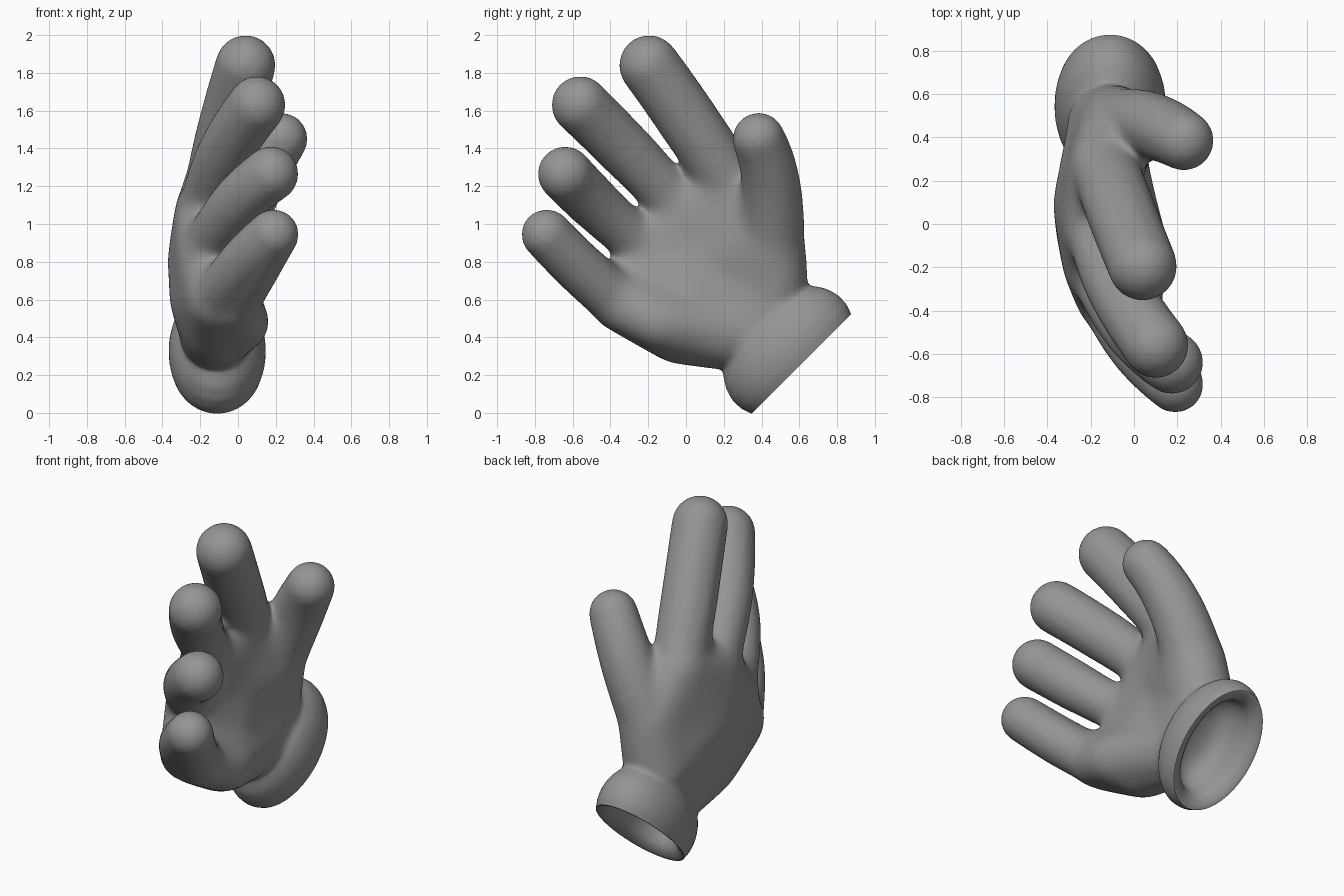
import bpy, bmesh, math
from mathutils import Vector

if "Cube" in bpy.data.objects:
    bpy.data.objects.remove(bpy.data.objects["Cube"])

bm = bmesh.new()


def ball(p, r, n=20):
    """Points on a sphere."""
    pts = [Vector(p) + Vector((0, 0, s * r)) for s in (-1, 1)]
    for i in range(1, 10):
        a = math.pi * i / 10
        for j in range(n):
            b = 2 * math.pi * j / n
            pts.append(Vector(p) + r * Vector((math.sin(a) * math.cos(b),
                                               math.sin(a) * math.sin(b), math.cos(a))))
    return pts


def ring(depth, r, ratio=0.65, n=64):
    """Ellipse across the slanted cuff axis, at a depth from the opening."""
    k = math.sqrt(0.5)
    c = Vector((-0.11, 0.61 - depth * k, 0.26 + depth * k))
    return [c + Vector((ratio * r * math.cos(a), r * k * math.sin(a), r * k * math.sin(a)))
            for a in (2 * math.pi * j / n for j in range(n))]


def hull(pts):
    bmesh.ops.convex_hull(bm, input=[bm.verts.new(p) for p in pts])


def pad(*balls):
    hull(sum((ball(p, r + 0.008) for p, r in balls), []))


def finger(tip, mid, base, r0, r1, n=8):
    """Curved, tapered round finger through three points."""
    a, m, b = Vector(tip), Vector(mid), Vector(base)
    c = 2 * m - (a + b) / 2
    prev = None
    for i in range(n + 1):
        t = i / n
        cur = ball(a * (1 - t) ** 2 + c * 2 * t * (1 - t) + b * t * t, r0 + (r1 - r0) * t)
        if prev:
            hull(prev + cur)
        prev = cur


# palm: padded fan around its centre, with a fuller heel
index, middle = ((-0.135, 0.26, 1.16), 0.163), ((-0.18, -0.02, 1.07), 0.15)
ring_k, pinky = ((-0.18, -0.2, 0.85), 0.143), ((-0.12, -0.345, 0.59), 0.145)
heel, wrist_b = ((-0.1, -0.03, 0.45), 0.19), ((-0.12, 0.26, 0.41), 0.18)
wrist_a, thumb = ((-0.12, 0.46, 0.61), 0.18), ((-0.07, 0.45, 0.88), 0.178)
centre, low = ((-0.19, 0.1, 0.82), 0.18), ((-0.18, 0.0, 0.6), 0.18)
front_pad = ((0.02, -0.14, 0.48), 0.145)
pinky_base = ((-0.02, -0.36, 0.585), 0.142)
fan = [index, middle, ring_k, pinky, heel, wrist_b, wrist_a, thumb]
for i, k in enumerate(fan):
    pad(centre, k, fan[(i + 1) % len(fan)])
for a, b in ((ring_k, pinky), (pinky, heel), (heel, wrist_b), (wrist_b, wrist_a)):
    pad(low, centre, a, b)
pad(pinky_base, front_pad, heel)
pad(pinky_base, pinky, heel)
pad(front_pad, heel, wrist_b)
pad(pinky_base, front_pad, low)

# fingers and thumb (the little finger is doubled for a deeper root)
finger((0.04, -0.195, 1.84), (-0.05, 0.03, 1.52), index[0], 0.16, 0.163)
finger((0.1, -0.56, 1.63), (-0.075, -0.29, 1.36), middle[0], 0.153, 0.143)
finger((0.175, -0.64, 1.265), (-0.025, -0.46, 1.085), ring_k[0], 0.146, 0.136)
finger((0.19, -0.74, 0.945), (0.085, -0.565, 0.77), pinky_base[0], 0.132, 0.142)
finger((0.185, -0.735, 0.945), (0.01, -0.56, 0.77), pinky[0], 0.132, 0.14)
finger((0.23, 0.385, 1.45), (0.08, 0.45, 1.2), thumb[0], 0.139, 0.178)

# bulging cuff and the wrist leading into it
hull(sum((ring(d, r) for d, r in [(-0.06, 0.35), (0, 0.372), (0.05, 0.393), (0.12, 0.396),
                                  (0.19, 0.375), (0.25, 0.335), (0.29, 0.28)]), []))
hull(ring(0.2, 0.31) + ball(*wrist_a) + ball(*wrist_b))

bmesh.ops.delete(bm, geom=[v for v in bm.verts if not v.link_faces], context='VERTS')
bmesh.ops.recalc_face_normals(bm, faces=bm.faces[:])
me = bpy.data.meshes.new("glove")
bm.to_mesh(me)
bm.free()
glove = bpy.data.objects.new("glove", me)
bpy.context.collection.objects.link(glove)

# cutter: flat end of the cuff plus the rounded hollow inside
bm = bmesh.new()
rows = [[bm.verts.new(p) for p in ring(d, r, q)] for d, r, q in
        [(-0.3, 0.6, 0.65), (0, 0.6, 0.65), (0, 0.362, 0.65), (0.008, 0.345, 0.64),
         (0.022, 0.32, 0.62), (0.045, 0.3, 0.6), (0.08, 0.287, 0.58), (0.14, 0.275, 0.57),
         (0.19, 0.245, 0.57), (0.23, 0.19, 0.57), (0.25, 0.1, 0.57)]]
for a, b in zip(rows, rows[1:]):
    for j in range(64):
        k = (j + 1) % 64
        bm.faces.new((a[j], a[k], b[k], b[j]))
bm.faces.new(rows[0])
bm.faces.new(rows[-1])
bmesh.ops.recalc_face_normals(bm, faces=bm.faces[:])
cm = bpy.data.meshes.new("cuff_cutter")
bm.to_mesh(cm)
bm.free()
cutter = bpy.data.objects.new("cuff_cutter", cm)
bpy.context.collection.objects.link(cutter)
cutter.hide_render = True

# fuse the pieces
bpy.context.view_layer.objects.active = glove
glove.select_set(True)
m = glove.modifiers.new("fuse", 'REMESH')
m.mode, m.voxel_size = 'VOXEL', 0.0125
bpy.ops.object.modifier_apply(modifier="fuse")

# soften the palm strongly, the fingers and cuff hardly at all
group = glove.vertex_groups.new(name="palm")
for v in glove.data.vertices:
    d = (v.co - Vector((-0.15, 0.05, 0.76))).length
    depth = (0.35 - v.co.y + v.co.z) * math.sqrt(0.5)
    w = min(1, max(0, (0.72 - d) / 0.25)) * min(1, max(0, (depth - 0.33) / 0.12))
    group.add([v.index], w, 'REPLACE')
m = glove.modifiers.new("soften_palm", 'SMOOTH')
m.factor, m.iterations, m.vertex_group = 0.5, 140, "palm"
m = glove.modifiers.new("soften", 'SMOOTH')
m.factor, m.iterations = 0.5, 14
m = glove.modifiers.new("opening", 'BOOLEAN')
m.operation, m.solver, m.object = 'DIFFERENCE', 'EXACT', cutter
for name in ("soften_palm", "soften", "opening"):
    bpy.ops.object.modifier_apply(modifier=name)
bpy.data.objects.remove(cutter)
bpy.ops.object.shade_smooth_by_angle(angle=math.radians(40))

# darker grey cloth
mat = bpy.data.materials.new("grey_cloth")
mat.diffuse_color = (0.3, 0.3, 0.3, 1)
mat.use_nodes = True
mat.node_tree.nodes["Principled BSDF"].inputs["Base Color"].default_value = mat.diffuse_color
glove.data.materials.clear()
glove.data.materials.append(mat)
